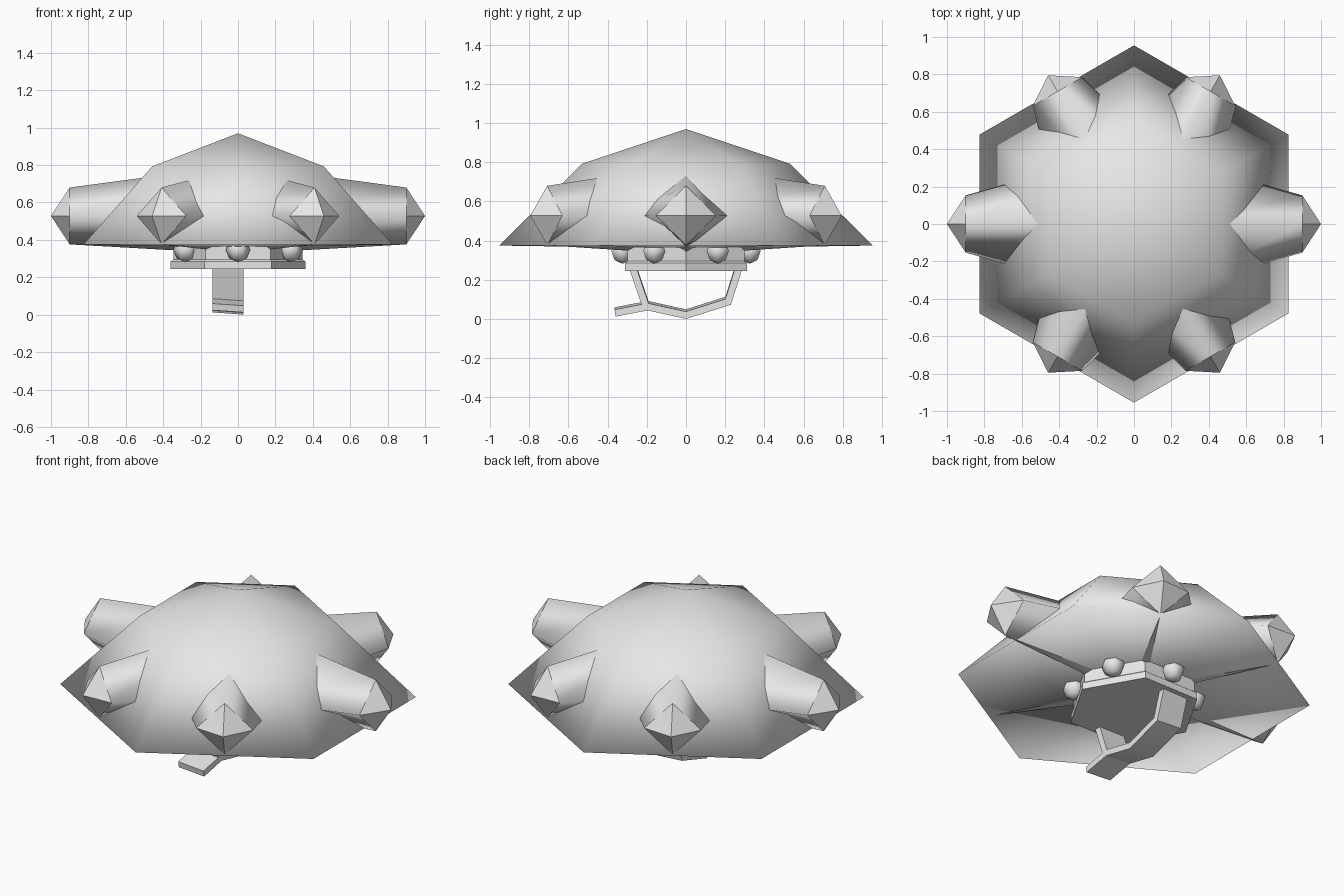
import bpy, bmesh, math
from mathutils import Vector, Matrix

if "Cube" in bpy.data.objects:
    bpy.data.objects.remove(bpy.data.objects["Cube"])

grey = bpy.data.materials.new("light_grey")
grey.diffuse_color = (0.8, 0.8, 0.8, 1)
grey.use_nodes = True
grey.node_tree.nodes["Principled BSDF"].inputs["Base Color"].default_value = grey.diffuse_color


def finish(name, bm, smooth=True, angle=None):
    bmesh.ops.recalc_face_normals(bm, faces=bm.faces)
    me = bpy.data.meshes.new(name)
    if smooth:
        for f in bm.faces:
            f.smooth = True
    bm.to_mesh(me)
    bm.free()
    me.materials.append(grey)
    ob = bpy.data.objects.new(name, me)
    bpy.context.collection.objects.link(ob)
    if angle:
        bpy.ops.object.select_all(action='DESELECT')
        ob.select_set(True)
        bpy.context.view_layer.objects.active = ob
        bpy.ops.object.shade_smooth_by_angle(angle=math.radians(angle))
    return ob


def lathe(name, profile, sides, start, angle=None):
    """Revolve (radius, z) points; radius 0 makes a pole."""
    bm = bmesh.new()
    rings = []
    for r, z in profile:
        n = 1 if r == 0 else sides
        rings.append([bm.verts.new((r * math.cos(start + i * math.tau / sides),
                                    r * math.sin(start + i * math.tau / sides), z))
                      for i in range(n)])
    for a, b in zip(rings, rings[1:]):
        for i in range(sides):
            j = (i + 1) % sides
            quad = [a[i % len(a)], a[j % len(a)], b[j % len(b)], b[i % len(b)]]
            bm.faces.new(list(dict.fromkeys(quad)))
    return finish(name, bm, angle=angle)


# Six-sided shell with a nearly flat underside
lathe("shell", [(0, 0.97), (0.53, 0.793), (0.955, 0.375), (0, 0.36)], 6, math.pi / 6)

# Hexagonal hub under the shell
lathe("hub", [(0, 0.365), (0.345, 0.365), (0.345, 0.295), (0.36, 0.285),
              (0.36, 0.245), (0, 0.245)], 6, 0, angle=35)


# Six four-sided spikes around the shell
def spike(index):
    a = index * math.pi / 3
    r = 0.9 if index % 3 == 0 else 0.818
    bm = bmesh.new()
    outer = [bm.verts.new(p) for p in
             [(r, 0.153, 0.528), (r, 0, 0.68), (r, -0.153, 0.528), (r, 0, 0.376)]]
    q = r - 0.6
    inner = [bm.verts.new(p) for p in
             [(q, 0.32, 0.525), (q, 0, 0.76), (q, -0.32, 0.525), (q, 0, 0.342)]]
    tip = bm.verts.new((r + 0.1, 0, 0.528))
    for i in range(4):
        j = (i + 1) % 4
        bm.faces.new((outer[i], outer[j], inner[j], inner[i])).smooth = True
        bm.faces.new((outer[i], tip, outer[j]))
    bm.faces.new(inner)
    bm.transform(Matrix.Rotation(a, 4, 'Z'))
    finish(f"spike_{index}", bm, smooth=False)


for k in range(6):
    spike(k)

# Small studs around the hub
for k in range(6):
    a = math.pi / 6 + k * math.pi / 3
    bm = bmesh.new()
    bmesh.ops.create_uvsphere(bm, u_segments=6, v_segments=4, radius=0.065)
    bm.transform(Matrix.Translation((0.325 * math.cos(a), 0.325 * math.sin(a), 0.347))
                 @ Matrix.Rotation(a, 4, 'Z'))
    finish(f"stud_{k}", bm)


# Bent strap below the hub
def strap(name, path, x0, x1, thick):
    bm = bmesh.new()
    pts = [Vector(p) for p in path]
    rings = []
    for i, p in enumerate(pts):
        d0 = (p - pts[i - 1]).normalized() if i else None
        d1 = (pts[i + 1] - p).normalized() if i < len(pts) - 1 else None
        d = ((d0 or d1) + (d1 or d0)).normalized()
        n = Vector((-d.y, d.x)) * thick / 2 / d.dot(d0 or d1)
        section = [(x0, 1), (x1, 1), (x1, -1), (x0, -1)]
        # the strap leans slightly, lower on the +x side
        rings.append([bm.verts.new((x, p.x + s * n.x,
                                    p.y + s * n.y - 0.07 * (x - (x0 + x1) / 2)))
                      for x, s in section])
    for a, b in zip(rings, rings[1:]):
        for i in range(4):
            j = (i + 1) % 4
            bm.faces.new((a[i], a[j], b[j], b[i]))
    bm.faces.new(rings[0])
    bm.faces.new(rings[-1])
    finish(name, bm, angle=50)


strap("handle", [(-0.27, 0.26), (-0.205, 0.07), (0, 0.025), (0.215, 0.093), (0.268, 0.26)],
      -0.135, 0.03, 0.036)
strap("handle_tail", [(-0.195, 0.068), (-0.362, 0.036)], -0.135, 0.03, 0.036)
